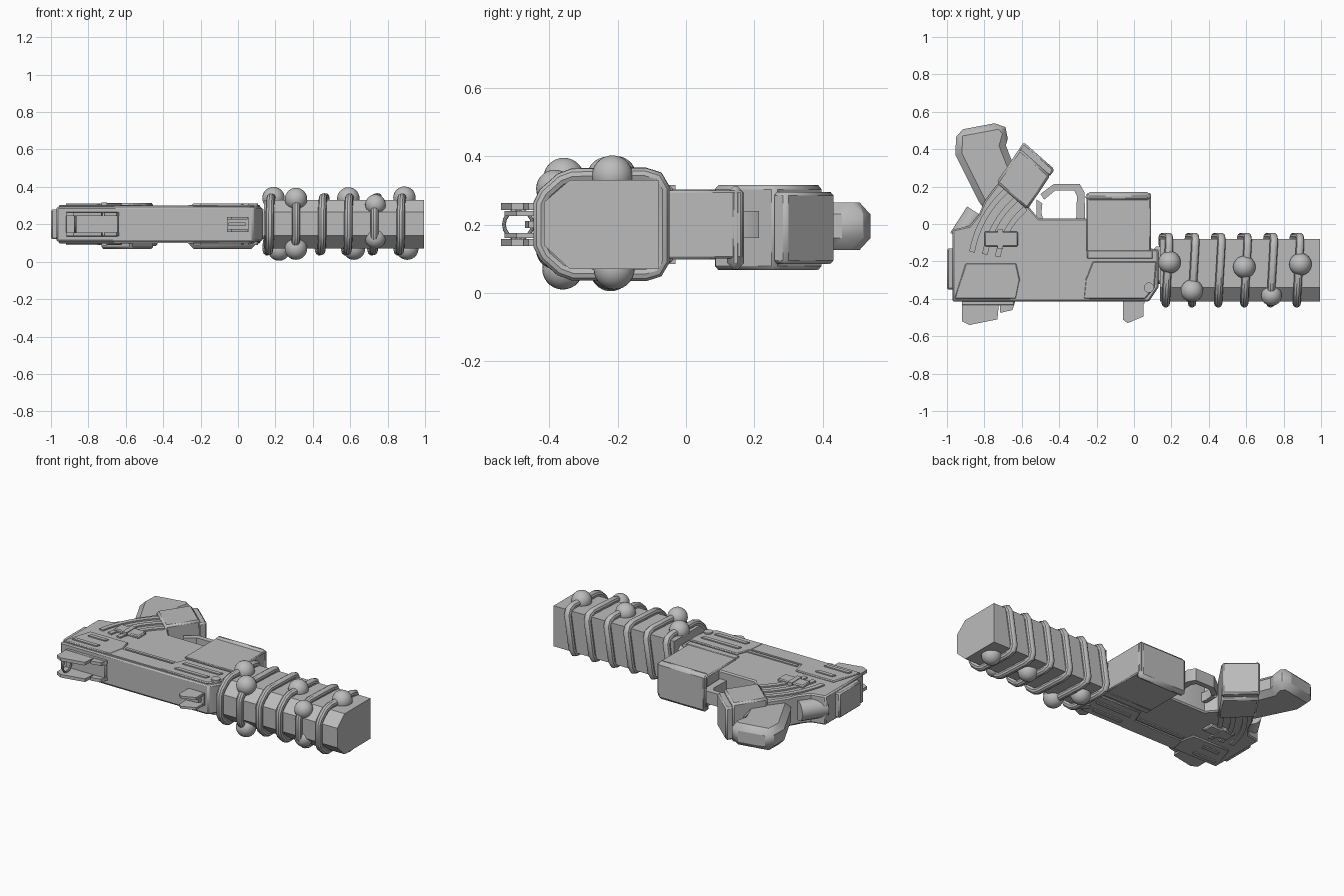
import bpy, bmesh, math
from mathutils import Vector, Matrix

if "Cube" in bpy.data.objects:
    bpy.data.objects.remove(bpy.data.objects["Cube"])

gray = bpy.data.materials.new("plain_gray")
gray.diffuse_color = (0.5, 0.5, 0.5, 1)
gray.use_nodes = True
gray.node_tree.nodes["Principled BSDF"].inputs["Base Color"].default_value = gray.diffuse_color
MID = 0.2  # mid plane height of the whole piece


def finish(name, bm, bevel=0):
    me = bpy.data.meshes.new(name)
    bmesh.ops.recalc_face_normals(bm, faces=bm.faces)
    bm.to_mesh(me)
    bm.free()
    ob = bpy.data.objects.new(name, me)
    bpy.context.collection.objects.link(ob)
    me.materials.append(gray)
    if bevel:
        m = ob.modifiers.new("bevel", 'BEVEL')
        m.width, m.segments, m.limit_method = bevel, 1, 'ANGLE'
        m.angle_limit = math.radians(50)
    return ob


def prism(name, pts, z0, z1, bevel=0):
    """Outline in x, y raised from z0 to z1."""
    bm = bmesh.new()
    f = bm.faces.new([bm.verts.new((x, y, z0)) for x, y in pts])
    r = bmesh.ops.extrude_face_region(bm, geom=[f])
    bmesh.ops.translate(bm, vec=(0, 0, z1 - z0),
                        verts=[v for v in r['geom'] if isinstance(v, bmesh.types.BMVert)])
    return finish(name, bm, bevel)


def both(name, pts, z0, z1, bevel=0):
    """Same plate on the upper and the lower side."""
    prism(name + "_upper", pts, z0, z1, bevel)
    prism(name + "_lower", pts, 2 * MID - z1, 2 * MID - z0, bevel)


def rect(x0, x1, y0, y1):
    return [(x0, y0), (x1, y0), (x1, y1), (x0, y1)]


def ball(name, c, r):
    bm = bmesh.new()
    bmesh.ops.create_uvsphere(bm, u_segments=24, v_segments=14, radius=r)
    bmesh.ops.translate(bm, vec=c, verts=bm.verts)
    finish(name, bm)


def rod(name, a, b, r, n=16):
    a, b = Vector(a), Vector(b)
    bm = bmesh.new()
    bmesh.ops.create_cone(bm, cap_ends=True, segments=n, radius1=r, radius2=r, depth=(b - a).length)
    q = (b - a).to_track_quat('Z', 'Y').to_matrix().to_4x4()
    bmesh.ops.transform(bm, matrix=Matrix.Translation((a + b) / 2) @ q, verts=bm.verts)
    return finish(name, bm)


def tube(name, pts, r, cyclic):
    cu = bpy.data.curves.new(name, 'CURVE')
    cu.dimensions = '3D'
    cu.bevel_depth, cu.bevel_resolution = r, 3
    cu.use_fill_caps = True
    sp = cu.splines.new('POLY')
    sp.points.add(len(pts) - 1)
    for p, c in zip(sp.points, pts):
        p.co = (*c, 1)
    sp.use_cyclic_u = cyclic
    tmp = bpy.data.objects.new("tmp", cu)
    bpy.context.collection.objects.link(tmp)
    me = bpy.data.meshes.new_from_object(tmp.evaluated_get(bpy.context.evaluated_depsgraph_get()))
    bpy.data.objects.remove(tmp)
    ob = bpy.data.objects.new(name, me)
    bpy.context.collection.objects.link(ob)
    me.materials.clear()
    me.materials.append(gray)


# receiver body with the curved neck towards the grip
prism("body", [(-0.97, -0.415), (0.08, -0.415), (0.13, -0.34), (0.13, -0.14), (0.09, -0.13), (-0.26, 0.03),
               (-0.51, 0.03), (-0.57, 0.1), (-0.67, 0.27), (-0.74, 0.2), (-0.8, 0.12), (-0.83, 0.05),
               (-0.88, -0.01), (-0.97, -0.03)], 0.107, 0.293, 0.008)
prism("rear_cap", rect(-1, -0.96, -0.35, -0.13), 0.12, 0.28, 0.008)
rod("rear_hinge", (-0.93, -0.08, MID), (-0.84, 0.06, MID), 0.062)
prism("barrel_joint", rect(0.1, 0.18, -0.32, -0.12), 0.12, 0.28, 0.02)

# raised side panels, with a recess between them
both("rear_panel", [(-0.96, -0.4), (-0.63, -0.4), (-0.61, -0.3), (-0.63, -0.21), (-0.9, -0.21)],
     0.29, 0.303, 0.005)
both("front_panel", [(-0.27, -0.4), (0.06, -0.4), (0.11, -0.34), (0.12, -0.2), (-0.22, -0.2), (-0.26, -0.3)],
     0.29, 0.303, 0.005)
both("lower_panel", [(-0.66, -0.4), (-0.24, -0.4), (-0.25, -0.3), (-0.61, -0.3)], 0.29, 0.301)
both("middle_rail", [(-0.6, -0.285), (-0.26, -0.285), (-0.24, -0.265), (-0.6, -0.265)], 0.29, 0.3)
for i, (x0, x1, y) in enumerate([(-0.87, -0.74, -0.265), (-0.92, -0.74, -0.355),
                                 (-0.2, 0.07, -0.265), (-0.2, 0.03, -0.345)]):
    both("vent_bar_%d" % i, [(x0, y - 0.012), (x1 - 0.01, y - 0.012), (x1, y + 0.012), (x0 + 0.01, y + 0.012)],
         0.3, 0.31)
for z0, z1, s in ((0.29, 0.312, "upper"), (0.088, 0.11, "lower")):
    rod("panel_pin_" + s, (0.08, -0.34, z0), (0.08, -0.34, z1), 0.027, 20)

# curved ribs along the neck
def arc(r, a0, a1, n=10):
    return [(-0.3 + r * math.cos(math.radians(a0 + (a1 - a0) * i / n)),
             -0.25 + r * math.sin(math.radians(a0 + (a1 - a0) * i / n))) for i in range(n + 1)]

for i, r in enumerate((0.42, 0.49, 0.56)):
    both("neck_rib_%d" % i, arc(r, 170, 130) + arc(r + 0.03, 130, 170), 0.29, 0.302)
both("neck_clip", rect(-0.8, -0.62, -0.12, -0.04), 0.29, 0.312, 0.006)
both("neck_clip_bar", rect(-0.73, -0.7, -0.13, -0.03), 0.29, 0.316)

# grip
prism("grip", [(-0.955, 0.37), (-0.83, 0.12), (-0.78, 0.05), (-0.62, 0.15), (-0.63, 0.28), (-0.685, 0.42),
               (-0.665, 0.49), (-0.71, 0.545), (-0.95, 0.5)], 0.125, 0.265, 0.035)


# tilted block between grip and trigger
def tilted(name, w, l, off, z0, z1, bevel):
    u, v = Vector((0.75, -0.66)), Vector((0.56, 0.83))
    c = Vector((-0.58, 0.257)) + v * off
    prism(name, [tuple(c + u * a * w / 2 + v * b * l / 2) for a, b in ((-1, -1), (1, -1), (1, 1), (-1, 1))],
          z0, z1, bevel)

tilted("tilted_block", 0.22, 0.22, -0.02, 0.067, 0.315, 0.012)
tilted("tilted_block_cap", 0.22, 0.05, 0.105, 0.085, 0.295, 0.01)

# magazine box with a thicker rim
prism("magazine", rect(-0.255, 0.09, -0.15, 0.165), 0.1, 0.3, 0.006)
prism("magazine_rim", rect(-0.258, 0.092, 0.12, 0.17), 0.068, 0.312, 0.02)
both("magazine_sill", rect(-0.25, 0.1, -0.185, -0.14), 0.29, 0.303, 0.004)

# trigger guard and trigger
prism("trigger_guard", [(-0.26, 0.0), (-0.265, 0.17), (-0.29, 0.213), (-0.43, 0.213), (-0.5, 0.16), (-0.48, 0.13),
                        (-0.42, 0.18), (-0.32, 0.18), (-0.305, 0.15), (-0.31, 0.0)], 0.16, 0.24)
prism("trigger", [(-0.52, 0.0), (-0.48, 0.0), (-0.495, 0.06), (-0.49, 0.11), (-0.52, 0.13)], 0.17, 0.23)

# rear sight: two cheeks around a ring, on a base
sight = [(-0.92, -0.4), (-0.92, -0.52), (-0.88, -0.54), (-0.73, -0.51), (-0.72, -0.4)]
both("rear_sight_cheek", sight, 0.243, 0.263)
both("rear_sight_step", [(-0.72, -0.4), (-0.715, -0.475), (-0.65, -0.46), (-0.63, -0.4)], 0.243, 0.263)
prism("rear_sight_base", rect(-0.92, -0.64, -0.435, -0.4), 0.135, 0.265, 0.004)
tube("rear_sight_ring", [(-0.87, -0.49 + 0.042 * math.cos(t * math.tau / 16), MID + 0.042 * math.sin(t * math.tau / 16))
                         for t in range(16)], 0.006, True)
# front sight
both("front_sight_cheek", [(-0.06, -0.4), (-0.06, -0.51), (-0.035, -0.53), (0.05, -0.495), (0.05, -0.4)], 0.225, 0.24)
prism("front_sight_blade", [(-0.05, -0.4), (-0.05, -0.47), (0.04, -0.46), (0.04, -0.4)], 0.19, 0.21)
prism("front_sight_base", rect(-0.06, 0.055, -0.425, -0.4), 0.16, 0.24)

# barrel: cross-section in y, z swept along x
bm = bmesh.new()
sec = [(-0.08, 0.07), (-0.34, 0.07), (-0.415, 0.14), (-0.415, 0.265), (-0.34, 0.33), (-0.08, 0.33)]
ends = [[bm.verts.new((x, y, z)) for y, z in sec] for x in (0.14, 0.995)]
bm.faces.new(ends[0])
bm.faces.new(ends[1])
for i in range(6):
    j = (i + 1) % 6
    bm.faces.new((ends[0][i], ends[0][j], ends[1][j], ends[1][i]))
finish("barrel", bm)

# coils wound around the barrel: (x shift, y, z) of one turn
turn = [(0, -0.425, 0.14), (0, -0.425, 0.26), (0.001, -0.41, 0.29), (0.003, -0.365, 0.33), (0.005, -0.33, 0.343),
        (0.017, -0.12, 0.345), (0.018, -0.085, 0.335), (0.016, -0.068, 0.305), (-0.016, -0.068, 0.095),
        (-0.018, -0.085, 0.065), (-0.015, -0.12, 0.055), (-0.005, -0.33, 0.057), (-0.003, -0.365, 0.07),
        (-0.001, -0.41, 0.11)]
for i in range(6):
    x0 = 0.17 + 0.14 * i
    tube("coil_%d" % i, [(x0 + dx, y, z) for dx, y, z in turn], 0.022, True)

# round beads on the coils
for i, (x, y, z) in enumerate([(0.19, -0.205, 0.34), (0.22, -0.22, 0.065), (0.31, -0.357, 0.335),
                               (0.31, -0.36, 0.07), (0.59, -0.23, 0.338), (0.62, -0.22, 0.07),
                               (0.735, -0.383, 0.305), (0.735, -0.383, 0.125), (0.89, -0.215, 0.342),
                               (0.905, -0.21, 0.07)]):
    ball("bead_%d" % i, (x, y, z), 0.06 if abs(x - 0.735) > 0.01 else 0.055)

# smooth round parts, keep edges sharp
bpy.ops.object.select_all(action='SELECT')
bpy.context.view_layer.objects.active = bpy.context.selected_objects[0]
bpy.ops.object.shade_smooth_by_angle(angle=math.radians(35))
